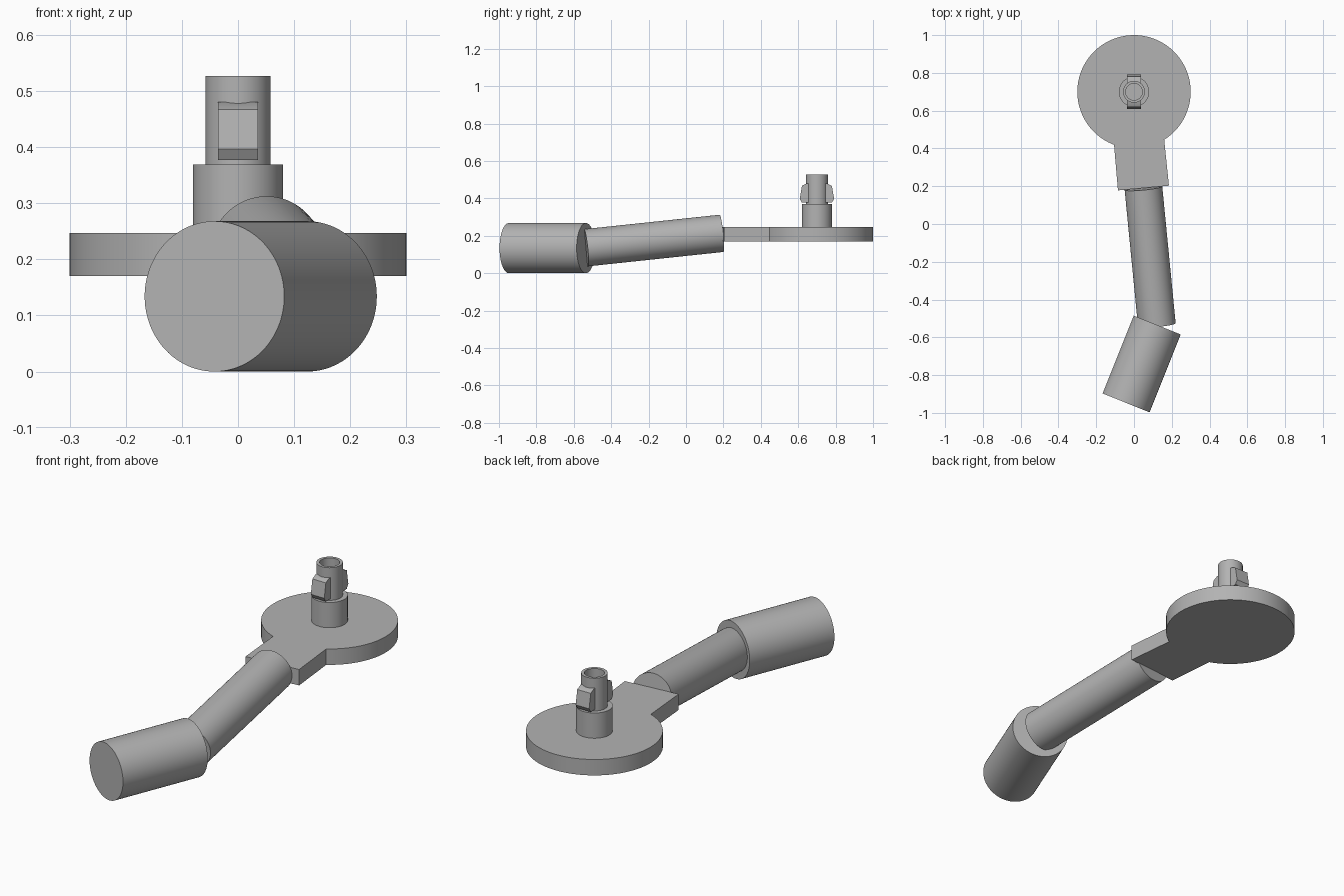
import bpy, bmesh
from math import cos, sin, pi, radians
from mathutils import Vector, Matrix

cube = bpy.data.objects.get("Cube")
if cube:
    bpy.data.objects.remove(cube, do_unlink=True)

# Single plain grey finish
GREY = (0.45, 0.45, 0.45, 1)
grey = bpy.data.materials.new("plain_grey")
grey.diffuse_color = GREY
grey.use_nodes = True
grey.node_tree.nodes["Principled BSDF"].inputs["Base Color"].default_value = GREY


def finish(bm, name):
    bmesh.ops.remove_doubles(bm, verts=bm.verts, dist=1e-5)
    bmesh.ops.recalc_face_normals(bm, faces=bm.faces)
    mesh = bpy.data.meshes.new(name)
    bm.to_mesh(mesh)
    bm.free()
    mesh.materials.append(grey)
    obj = bpy.data.objects.new(name, mesh)
    bpy.context.collection.objects.link(obj)
    bpy.ops.object.select_all(action="DESELECT")
    obj.select_set(True)
    bpy.context.view_layer.objects.active = obj
    bpy.ops.object.shade_smooth_by_angle(angle=radians(30))
    return obj


def rod(name, start, end, radius):
    a, b = Vector(start), Vector(end)
    axis = b - a
    turn = axis.to_track_quat("Z", "Y").to_matrix().to_4x4()
    bm = bmesh.new()
    bmesh.ops.create_cone(bm, cap_ends=True, segments=96, radius1=radius, radius2=radius,
                          depth=axis.length, matrix=Matrix.Translation((a + b) / 2) @ turn)
    return finish(bm, name)


def extrude(name, outline, offset):
    bm = bmesh.new()
    face = bm.faces.new([bm.verts.new(p) for p in outline])
    moved = bmesh.ops.extrude_face_region(bm, geom=[face], use_keep_orig=True)["geom"]
    bmesh.ops.translate(bm, vec=offset, verts=[v for v in moved if isinstance(v, bmesh.types.BMVert)])
    return finish(bm, name)


def lathe(name, profile, center):
    bm = bmesh.new()
    points = [bm.verts.new((center[0] + r, center[1], z)) for r, z in profile]
    edges = [bm.edges.new(pair) for pair in zip(points, points[1:])]
    bmesh.ops.spin(bm, geom=points + edges, cent=center, axis=(0, 0, 1),
                   angle=2 * pi, steps=64, use_merge=True)
    return finish(bm, name)


HUB = Vector((0, 0.7, 0))

# Round plate with its slightly skewed tab, as one outline
PLATE_BOTTOM, PLATE_TOP = 0.17, 0.247
first, last, steps = radians(-57.8), radians(249.4), 96
angles = [first + (last - first) * i / steps for i in range(steps + 1)]
outline = [(0.3 * cos(a), 0.7 + 0.3 * sin(a), PLATE_BOTTOM) for a in angles]
outline += [(-0.085, 0.178, PLATE_BOTTOM), (0.185, 0.203, PLATE_BOTTOM)]
extrude("round_plate", outline, (0, 0, PLATE_TOP - PLATE_BOTTOM))

# Stepped post with a hollow top
lathe("hollow_post", [(0, PLATE_TOP - 0.02), (0.08, PLATE_TOP - 0.02), (0.08, 0.369), (0.058, 0.369),
                      (0.058, 0.527), (0.044, 0.527), (0.044, 0.369), (0, 0.369)], HUB)

# Wedge clips on the front and back of the post
wedge = [(0.045, 0.377), (0.08, 0.377), (0.092, 0.397), (0.08, 0.467), (0.054, 0.48), (0.045, 0.48)]
for name, side in (("front_clip", -1), ("back_clip", 1)):
    extrude(name, [(-0.036, HUB.y + side * d, z) for d, z in wedge], (0.072, 0, 0))

# Sloping arm and thick level grip
rod("arm", (0.05, 0.19, 0.213), (0.121, -0.535, 0.136), 0.1)
rod("grip", (0.123, -0.535, 0.134), (-0.042, -0.947, 0.134), 0.134)
